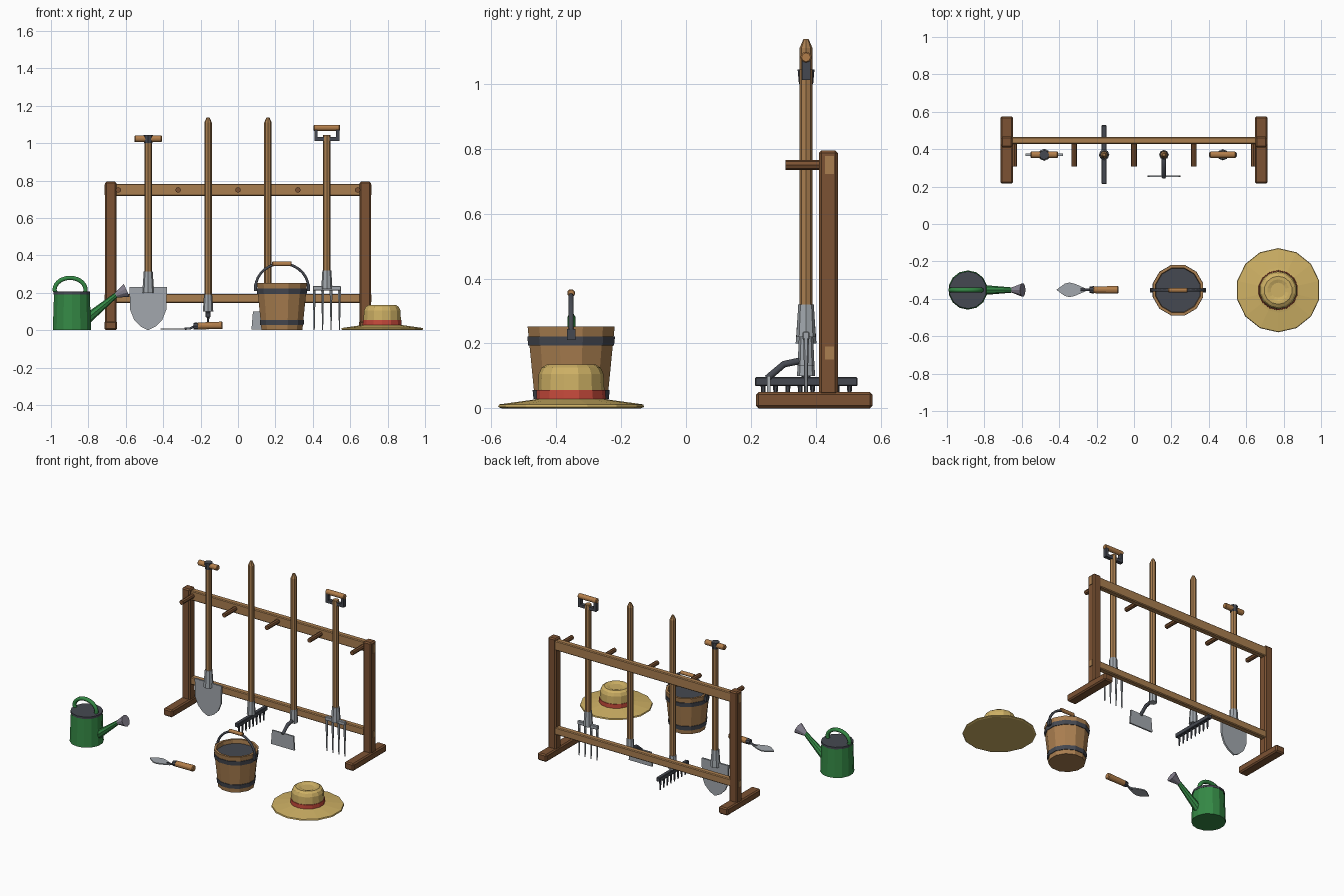
import bpy, bmesh, math
from mathutils import Vector

cube = bpy.data.objects.get("Cube")
if cube:
    bpy.data.objects.remove(cube, do_unlink=True)


def material(name, rgb):
    m = bpy.data.materials.new(name)
    m.use_nodes = True
    m.diffuse_color = (*rgb, 1)
    m.node_tree.nodes["Principled BSDF"].inputs["Base Color"].default_value = (*rgb, 1)
    return m


DARK_WOOD = material("dark wood", (0.2, 0.085, 0.033))
WOOD = material("mid wood", (0.4, 0.21, 0.08))
GRIP = material("grip wood", (0.45, 0.21, 0.07))
STEEL = material("steel", (0.36, 0.39, 0.42))
IRON = material("dark iron", (0.06, 0.066, 0.082))
GREEN = material("green paint", (0.035, 0.25, 0.06))
ROSE = material("dull zinc", (0.25, 0.23, 0.29))
STRAW = material("straw", (0.62, 0.44, 0.13))
RED = material("red ribbon", (0.58, 0.07, 0.045))


def add(name, bm, mat, bevel=0):
    bmesh.ops.recalc_face_normals(bm, faces=bm.faces)
    mesh = bpy.data.meshes.new(name)
    bm.to_mesh(mesh)
    bm.free()
    mesh.materials.append(mat)
    ob = bpy.data.objects.new(name, mesh)
    bpy.context.collection.objects.link(ob)
    if bevel:
        mod = ob.modifiers.new("chamfer", 'BEVEL')
        mod.width, mod.segments = bevel, 1
    return ob


def box(name, lo, hi, mat, bevel=0):
    bm = bmesh.new()
    bmesh.ops.create_cube(bm, size=1)
    for v in bm.verts:
        v.co = [(a + b) / 2 + c * (b - a) for a, b, c in zip(lo, hi, v.co)]
    return add(name, bm, mat, bevel)


def rod(name, a, b, r1, r2, mat, sides=8, bevel=0):
    a, b = Vector(a), Vector(b)
    bm = bmesh.new()
    bmesh.ops.create_cone(bm, cap_ends=True, segments=sides, radius1=r1, radius2=r2, depth=(b - a).length)
    turn = (b - a).to_track_quat('Z', 'Y')
    for v in bm.verts:
        v.co = turn @ v.co + (a + b) / 2
    return add(name, bm, mat, bevel)


def lathe(name, centre, profile, mat, sides=12):
    # profile of (radius, height) around a vertical axis, ends capped
    bm = bmesh.new()
    rings = []
    for r, z in profile:
        angles = [2 * math.pi * (i + 0.5) / sides for i in range(sides)]
        rings.append([bm.verts.new((centre[0] + r * math.cos(t), centre[1] + r * math.sin(t), z)) for t in angles])
    for lower, upper in zip(rings, rings[1:]):
        for i in range(sides):
            j = (i + 1) % sides
            bm.faces.new((lower[i], lower[j], upper[j], upper[i]))
    bm.faces.new(rings[0])
    bm.faces.new(rings[-1])
    return add(name, bm, mat)


def plate(name, outline, offset, mat):
    # flat outline extruded along the offset vector
    bm = bmesh.new()
    face = bm.faces.new([bm.verts.new(p) for p in outline])
    out = bmesh.ops.extrude_face_region(bm, geom=[face])
    bmesh.ops.translate(bm, vec=offset, verts=[g for g in out["geom"] if isinstance(g, bmesh.types.BMVert)])
    return add(name, bm, mat)


def tube(name, path, r, mat):
    curve = bpy.data.curves.new(name, 'CURVE')
    curve.dimensions = '3D'
    curve.bevel_depth, curve.bevel_resolution, curve.use_fill_caps = r, 1, True
    line = curve.splines.new('POLY')
    line.points.add(len(path) - 1)
    for p, co in zip(line.points, path):
        p.co = (*co, 1)
    curve.materials.append(mat)
    ob = bpy.data.objects.new(name, curve)
    bpy.context.collection.objects.link(ob)


def arch(x, y, z, rx, rz, steps=14):
    angles = [math.pi * i / steps for i in range(steps + 1)]
    return [(x + rx * math.cos(t), y, z + rz * math.sin(t)) for t in angles]


# Rack: feet, posts, rails with through tenons, pegs
for side, s in (("left", 1), ("right", -1)):
    x = 0.68 * s
    box(side + "_foot", (x - 0.034, 0.216, 0), (x + 0.034, 0.575, 0.05), DARK_WOOD, 0.008)
    box(side + "_post", (x - 0.03, 0.41, 0.04), (x + 0.03, 0.468, 0.795), DARK_WOOD, 0.008)
for name, z, h in (("top", 0.75, 0.033), ("bottom", 0.17, 0.025)):
    box(name + "_rail", (-0.66, 0.427, z - h), (0.66, 0.466, z + h), WOOD, 0.005)
    box(name + "_rail_tenon", (-0.714, 0.428, z - h + 0.005), (0.714, 0.456, z + h - 0.005), WOOD)
for i in range(5):
    x = -0.64 + 0.32 * i
    rod("peg", (x, 0.307, 0.75), (x, 0.44, 0.75), 0.015, 0.015, DARK_WOOD)

Y = 0.37


def shaft(name, x, bottom, top, pointed):
    rod(name + "_shaft", (x, Y, bottom), (x, Y, top), 0.02, 0.02, WOOD)
    if pointed:
        rod(name + "_shaft_tip", (x, Y, top), (x, Y, top + 0.028), 0.02, 0.008, WOOD)


# Spade
X = -0.48
shaft("spade", X, 0.26, 1.01, False)
rod("spade_socket", (X, Y, 0.2), (X, Y, 0.315), 0.032, 0.024, STEEL)
half = [(0.1, 0.23), (0.097, 0.11), (0.075, 0.055), (0.04, 0.02), (0, 0)]
outline = half + [(-a, b) for a, b in half[-2::-1]]
plate("spade_blade", [(X + a, Y - 0.006, b) for a, b in outline], (0, 0.012, 0), STEEL)
rod("spade_grip", (X - 0.073, Y, 1.023), (X + 0.073, Y, 1.023), 0.019, 0.019, GRIP, bevel=0.004)
rod("spade_clasp", (X, Y, 1.0), (X, Y, 1.044), 0.022, 0.026, IRON)

# Rake
X = -0.16
shaft("rake", X, 0.13, 1.11, True)
rod("rake_socket", (X, Y, 0.1), (X, Y, 0.19), 0.028, 0.022, STEEL)
rod("rake_neck", (X, Y, 0.08), (X, Y, 0.11), 0.014, 0.014, IRON)
box("rake_beam", (X - 0.013, 0.213, 0.068), (X + 0.013, 0.528, 0.096), IRON, 0.003)
for i in range(8):
    y = 0.238 + 0.038 * i
    rod("rake_tooth", (X, y, 0.005), (X, y, 0.072), 0.004, 0.008, IRON, 6)

# Hoe
X = 0.16
shaft("hoe", X, 0.18, 1.11, True)
rod("hoe_socket", (X, Y, 0.13), (X, Y, 0.22), 0.026, 0.022, STEEL)
tube("hoe_neck", [(X, Y, 0.14), (X, 0.345, 0.145), (X, 0.302, 0.136), (X, 0.25, 0.092)], 0.012, IRON)
plate("hoe_blade", [(X - 0.088, 0.25, 0.005), (X + 0.088, 0.25, 0.005),
                    (X + 0.08, 0.25, 0.1), (X - 0.08, 0.25, 0.1)], (0, 0.01, 0), STEEL)

# Digging fork
X = 0.475
shaft("fork", X, 0.27, 1.045, False)
rod("fork_socket", (X, Y, 0.22), (X, Y, 0.32), 0.03, 0.024, STEEL)
box("fork_crossbar", (X - 0.075, Y - 0.011, 0.212), (X + 0.075, Y + 0.011, 0.236), STEEL, 0.003)
for i in range(4):
    x = X + (i - 1.5) * 0.045
    rod("fork_tine", (x, Y, 0), (x, Y, 0.22), 0.003, 0.009, STEEL, 6)
box("fork_yoke", (X - 0.067, Y - 0.013, 1.012), (X + 0.067, Y + 0.013, 1.032), IRON)
for s in (-1, 1):
    box("fork_yoke_arm", (X + s * 0.058 - 0.009, Y - 0.013, 1.015), (X + s * 0.058 + 0.009, Y + 0.013, 1.08), IRON)
rod("fork_grip", (X - 0.07, Y, 1.082), (X + 0.07, Y, 1.082), 0.018, 0.018, GRIP, bevel=0.004)

# Watering can
X, Y = -0.888, -0.353
lathe("can_body", (X, Y), [(0.105, 0), (0.098, 0.195)], GREEN, 14)
lathe("can_lid", (X, Y), [(0.1, 0.192), (0.1, 0.206)], IRON, 14)
tube("can_handle", [(X - 0.08, Y, 0.19)] + arch(X - 0.01, Y, 0.215, -0.083, 0.065) + [(X + 0.068, Y, 0.19)], 0.013, GREEN)
rod("can_spout", (X + 0.08, Y, 0.06), (-0.64, Y, 0.198), 0.027, 0.013, GREEN)
rod("can_rose", (-0.653, Y, 0.187), (-0.595, Y, 0.213), 0.014, 0.037, ROSE, 10)

# Trowel lying on the ground
Y = -0.352
half = [(-0.415, 0), (-0.37, 0.033), (-0.345, 0.039), (-0.315, 0.032), (-0.26, 0.008)]
outline = half + [(a, -b) for a, b in half[:0:-1]]
plate("trowel_blade", [(a, Y + b, 0.003) for a, b in outline], (0, 0, 0.007), STEEL)
tube("trowel_neck", [(-0.285, Y, 0.008), (-0.255, Y, 0.01), (-0.225, Y, 0.024)], 0.007, IRON)
rod("trowel_ferrule", (-0.238, Y, 0.022), (-0.215, Y, 0.023), 0.017, 0.02, IRON)
rod("trowel_grip", (-0.218, Y, 0.023), (-0.082, Y, 0.026), 0.02, 0.022, GRIP, bevel=0.005)

# Bucket: staves, hoops, dark lining and bail
X, Y = 0.235, -0.354
lathe("bucket_body", (X, Y), [(0.113, 0), (0.139, 0.252), (0.124, 0.252), (0.121, 0.222)], WOOD)
lathe("bucket_lining", (X, Y), [(0.121, 0.222), (0.121, 0.226)], IRON)
for z, r in ((0.028, 0.12), (0.194, 0.137)):
    lathe("bucket_hoop", (X, Y), [(r, z), (r + 0.003, z + 0.028)], IRON)
for s in (-1, 1):
    box("bucket_ear", (X + s * 0.141 - 0.008, Y - 0.013, 0.21), (X + s * 0.141 + 0.008, Y + 0.013, 0.245), IRON)
tube("bucket_bail", arch(X, Y, 0.225, 0.142, 0.132), 0.008, IRON)
rod("bucket_grip", (X - 0.052, Y, 0.355), (X + 0.052, Y, 0.355), 0.013, 0.013, GRIP, bevel=0.003)

# Sun hat
C = (0.771, -0.354)
lathe("hat_brim", C, [(0.215, 0), (0.225, 0.004), (0.222, 0.012), (0.12, 0.026), (0.1, 0.03)], STRAW, 14)
lathe("hat_crown", C, [(0.104, 0.025), (0.1, 0.105), (0.091, 0.125), (0.075, 0.135), (0.058, 0.134),
                       (0.04, 0.128)], STRAW, 14)
lathe("hat_ribbon", C, [(0.107, 0.026), (0.106, 0.056)], RED, 14)
